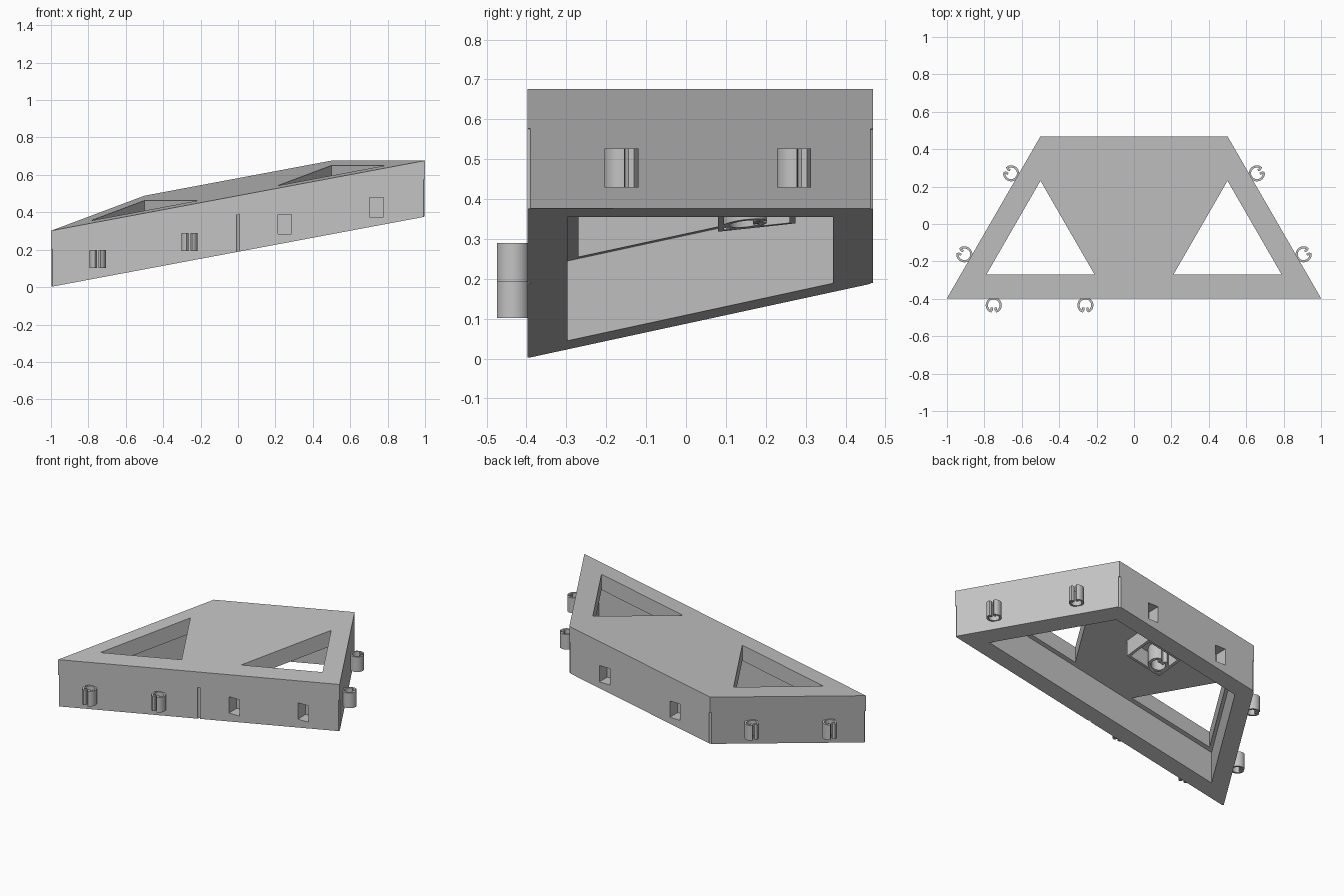
import bpy, bmesh, math
from mathutils import Vector

if "Cube" in bpy.data.objects:
    bpy.data.objects.remove(bpy.data.objects["Cube"])

grey = bpy.data.materials.new("light_grey")
grey.diffuse_color = (0.55, 0.55, 0.55, 1)
grey.use_nodes = True
grey.node_tree.nodes["Principled BSDF"].inputs["Base Color"].default_value = grey.diffuse_color

FRONT, BACK = -0.397, 0.469


def base(x, y):
    """Height of the sloping underside."""
    return 0.189 + 0.1875 * x + 0.108 * (y - FRONT)


def prism(name, pts, lo, hi, level_at=None):
    """Extrude a plan outline between two heights above the sloping underside.
    With level_at the ends are flat, at the underside height of that point."""
    bm = bmesh.new()
    rings = []
    for h in (lo, hi):
        rings.append([bm.verts.new((x, y, h + base(*(level_at or (x, y))))) for x, y in pts])
    bm.faces.new(rings[0][::-1])
    bm.faces.new(rings[1])
    n = len(pts)
    for i in range(n):
        j = (i + 1) % n
        bm.faces.new((rings[0][i], rings[0][j], rings[1][j], rings[1][i]))
    bmesh.ops.recalc_face_normals(bm, faces=bm.faces)
    me = bpy.data.meshes.new(name)
    bm.to_mesh(me)
    bm.free()
    me.materials.append(grey)
    ob = bpy.data.objects.new(name, me)
    bpy.context.collection.objects.link(ob)
    return ob


def cut(target, cutter):
    cutter.hide_render = True
    cutter.hide_set(True)
    mod = target.modifiers.new(cutter.name, 'BOOLEAN')
    mod.operation = 'DIFFERENCE'
    mod.solver = 'EXACT'
    mod.object = cutter


def rect(x0, x1, y0, y1):
    return [(x0, y0), (x1, y0), (x1, y1), (x0, y1)]


def circle(cx, cy, r, n=12):
    return [(cx + r * math.cos(2 * math.pi * i / n), cy + r * math.sin(2 * math.pi * i / n))
            for i in range(n)]


def clip_outline(origin, out, r=0.037, t=0.006):
    """Open ring with lips curled inward, opening in the direction out."""
    out = Vector(out).normalized()
    side = Vector((-out.y, out.x))
    half = [Vector((r * math.cos(a), r + r * math.sin(a)))
            for a in (math.radians(-90 + 155 * i / 12) for i in range(1, 13))]
    half += [Vector((0.011, 1.72 * r)), Vector((0.011, 1.35 * r))]
    path = [Vector((-p.x, p.y)) for p in reversed(half)] + [Vector((0, 0))] + half
    left, right = [], []
    for i, p in enumerate(path):
        d = (path[min(i + 1, len(path) - 1)] - path[max(i - 1, 0)]).normalized()
        nrm = Vector((-d.y, d.x)) * t
        left.append(p + nrm)
        right.append(p - nrm)
    o = Vector(origin)
    return [tuple(o + side * p.x + out * p.y) for p in left + right[::-1]]


# Sloping trapezoid body
corners = [(-1, FRONT), (1, FRONT), (0.5, BACK), (-0.5, BACK)]
body = prism("body", corners, 0, 0.3)

# Hollow underside
cut(body, prism("cavity_cutter", [(-0.827, -0.297), (0.827, -0.297),
                                  (0.442, 0.369), (-0.442, 0.369)], -0.1, 0.2))

# Triangular openings in the top
for s, label in ((-1, "left"), (1, "right")):
    tri = [(s * 0.5 - 0.289, -0.27), (s * 0.5 + 0.289, -0.27), (s * 0.5, 0.231)]
    cut(body, prism(label + "_window_cutter", tri, 0.1, 0.5))

# Blind sockets on the front right and the back
for x, y, d in ((0.25, FRONT, 1), (0.74, FRONT, 1), (-0.25, BACK, -1), (0.25, BACK, -1)):
    y0, y1 = sorted((y - d * 0.05, y + d * 0.08))
    cut(body, prism("socket_cutter", rect(x - 0.037, x + 0.037, y0, y1), 0.047, 0.152, (x, y)))

# Narrow grooves at the corners and the middle of the front
for x, y in corners + [(0, FRONT)]:
    cut(body, prism("groove_cutter", circle(x, y, 0.008), -0.05, 0.2))

# Snap clips along the front and both slanted sides
spots = [("front_clip", (x, FRONT), (0, -1)) for x in (-0.75, -0.26)]
for s, label in ((-1, "left_clip"), (1, "right_clip")):
    for f in (0.25, 0.75):
        p = (s * (1 - 0.5 * f), FRONT + f * (BACK - FRONT))
        spots.append((label, p, (s * 0.866, 0.5)))
clips = [prism(n, clip_outline(p, o), 0.053, 0.15, p) for n, p, o in spots]

# Small open box under the ceiling with a clip inside
box = prism("under_box", rect(-0.12, 0.12, 0.08, 0.275), 0.1, 0.205)
cut(box, prism("under_box_cutter", rect(-0.105, 0.105, 0.095, 0.26), 0.05, 0.2))
clips.append(prism("under_clip", clip_outline((-0.055, 0.1), (0, 1), 0.05, 0.008), 0.1, 0.205))

# Smooth the rounded clips, keeping their edges sharp
bpy.ops.object.select_all(action='DESELECT')
for ob in clips:
    ob.select_set(True)
bpy.context.view_layer.objects.active = clips[0]
bpy.ops.object.shade_smooth_by_angle(angle=math.radians(30))
